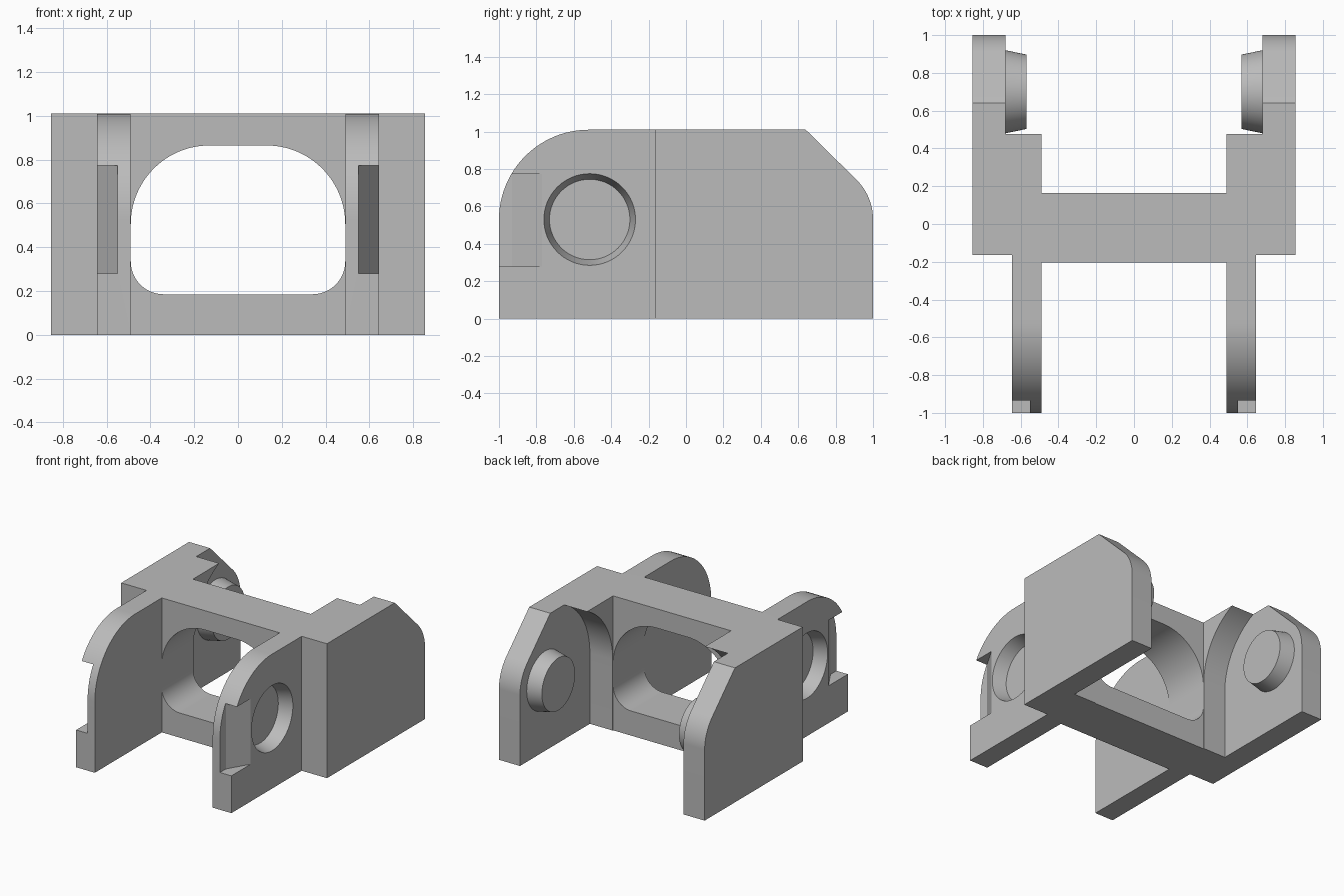
import bpy, bmesh
from math import sin, cos, radians
from mathutils import Matrix

cube = bpy.data.objects.get("Cube")
if cube:
    bpy.data.objects.remove(cube, do_unlink=True)

GREY = (0.5, 0.5, 0.5, 1.0)
grey = bpy.data.materials.new("plain grey")
grey.use_nodes = True
grey.diffuse_color = GREY
grey.node_tree.nodes["Principled BSDF"].inputs["Base Color"].default_value = GREY

TOP = 1.01       # overall height
INNER = 0.49     # inner face of the sides
PIN_Z = 0.53     # height of the pivot axis
FRONT_PIN, BACK_PIN = -0.52, 0.70


def finish(bm, name):
    bmesh.ops.recalc_face_normals(bm, faces=bm.faces)
    mesh = bpy.data.meshes.new(name)
    bm.to_mesh(mesh)
    bm.free()
    mesh.materials.append(grey)
    ob = bpy.data.objects.new(name, mesh)
    bpy.context.collection.objects.link(ob)
    return ob


def arc(u, v, r, start, end, n=24):
    angles = [radians(start + (end - start) * i / n) for i in range(n + 1)]
    return [(u + r * cos(a), v + r * sin(a)) for a in angles]


def prism(name, profile, axis, a, b):
    """Extrude a flat profile along one axis from a to b."""
    place = {"x": lambda u, v, t: (t, u, v),
             "y": lambda u, v, t: (u, t, v),
             "z": lambda u, v, t: (u, v, t)}[axis]
    bm = bmesh.new()
    near = [bm.verts.new(place(u, v, a)) for u, v in profile]
    far = [bm.verts.new(place(u, v, b)) for u, v in profile]
    bm.faces.new(near)
    bm.faces.new(far[::-1])
    for i in range(len(near)):
        j = (i + 1) % len(near)
        bm.faces.new((near[i], far[i], far[j], near[j]))
    return finish(bm, name)


def cone(name, side, y, xa, ra, xb, rb):
    """Tapered disc lying along x, from xa to xb on the given side."""
    bm = bmesh.new()
    turn = (Matrix.Translation((side * (xa + xb) / 2, y, PIN_Z))
            @ Matrix.Rotation(side * radians(90), 4, "Y"))
    bmesh.ops.create_cone(bm, cap_ends=True, segments=64, radius1=ra,
                          radius2=rb, depth=xb - xa, matrix=turn)
    return finish(bm, name)


def combine(ob, other, operation):
    mod = ob.modifiers.new(operation.lower(), "BOOLEAN")
    mod.operation, mod.solver, mod.object = operation, "EXACT", other
    bpy.context.view_layer.objects.active = ob
    bpy.ops.object.modifier_apply(modifier=mod.name)
    bpy.data.objects.remove(other, do_unlink=True)


# Crossbeam with its rounded opening
beam = [(-0.55, 0), (0.55, 0), (0.55, TOP), (-0.55, TOP)]
body = prism("link_body", beam, "y", -0.205, 0.165)
small, large = 0.15, 0.36
low, high = 0.185 + small, 0.865 - large
opening = (arc(INNER - small, low, small, -90, 0)
           + arc(INNER - large, high, large, 0, 90)
           + arc(large - INNER, high, large, 90, 180)
           + arc(small - INNER, low, small, 180, 270))
combine(body, prism("opening_cutter", opening, "y", -0.5, 0.5), "DIFFERENCE")

# Profiles of the sides
plate = [(-0.165, 0), (1, 0)] + arc(0.70, PIN_Z, 0.30, 0, 45) + [(0.64, TOP), (-0.165, TOP)]
clearance = [(1.3, -0.2), (1.3, 1.06), (BACK_PIN, 1.06)] + arc(BACK_PIN, PIN_Z, 0.53, 90, 180) + [(0.17, -0.2)]
arm_shape = [(-0.1, TOP)] + arc(FRONT_PIN, PIN_Z, 0.48, 90, 180) + [(-1, 0), (-0.1, 0)]
notch = [(0.55, -1.1), (0.55, -0.93), (0.66, -0.745), (0.75, -0.745), (0.75, -1.1)]

for s in (1, -1):
    # Rear cheek, hollowed inside so the next arm can swing
    cheek = prism("cheek", plate, "x", s * INNER, s * 0.855)
    combine(cheek, prism("clearance_cutter", clearance, "x", s * 0.3, s * 0.68), "DIFFERENCE")
    combine(cheek, cone("peg", s, BACK_PIN, 0.57, 0.197, 0.70, 0.224), "UNION")

    # Front arm with blind socket and lead-in notch
    arm = prism("arm", arm_shape, "x", s * INNER, s * 0.645)
    combine(arm, cone("socket_cutter", s, FRONT_PIN + 0.005, 0.545, 0.215, 0.665, 0.251), "DIFFERENCE")
    slot = [(s * x, y) for x, y in notch]
    combine(arm, prism("notch_cutter", slot, "z", 0.28, 0.773), "DIFFERENCE")

    combine(cheek, arm, "UNION")
    combine(body, cheek, "UNION")

# Clean coplanar seams and shade
bm = bmesh.new()
bm.from_mesh(body.data)
bmesh.ops.remove_doubles(bm, verts=bm.verts, dist=0.0002)
bmesh.ops.dissolve_limit(bm, angle_limit=radians(0.5), verts=bm.verts, edges=bm.edges)
bm.to_mesh(body.data)
bm.free()
body.data.materials.clear()
body.data.materials.append(grey)
for poly in body.data.polygons:
    poly.material_index = 0
bpy.ops.object.select_all(action="DESELECT")
body.select_set(True)
bpy.context.view_layer.objects.active = body
bpy.ops.object.shade_smooth_by_angle(angle=radians(25))
